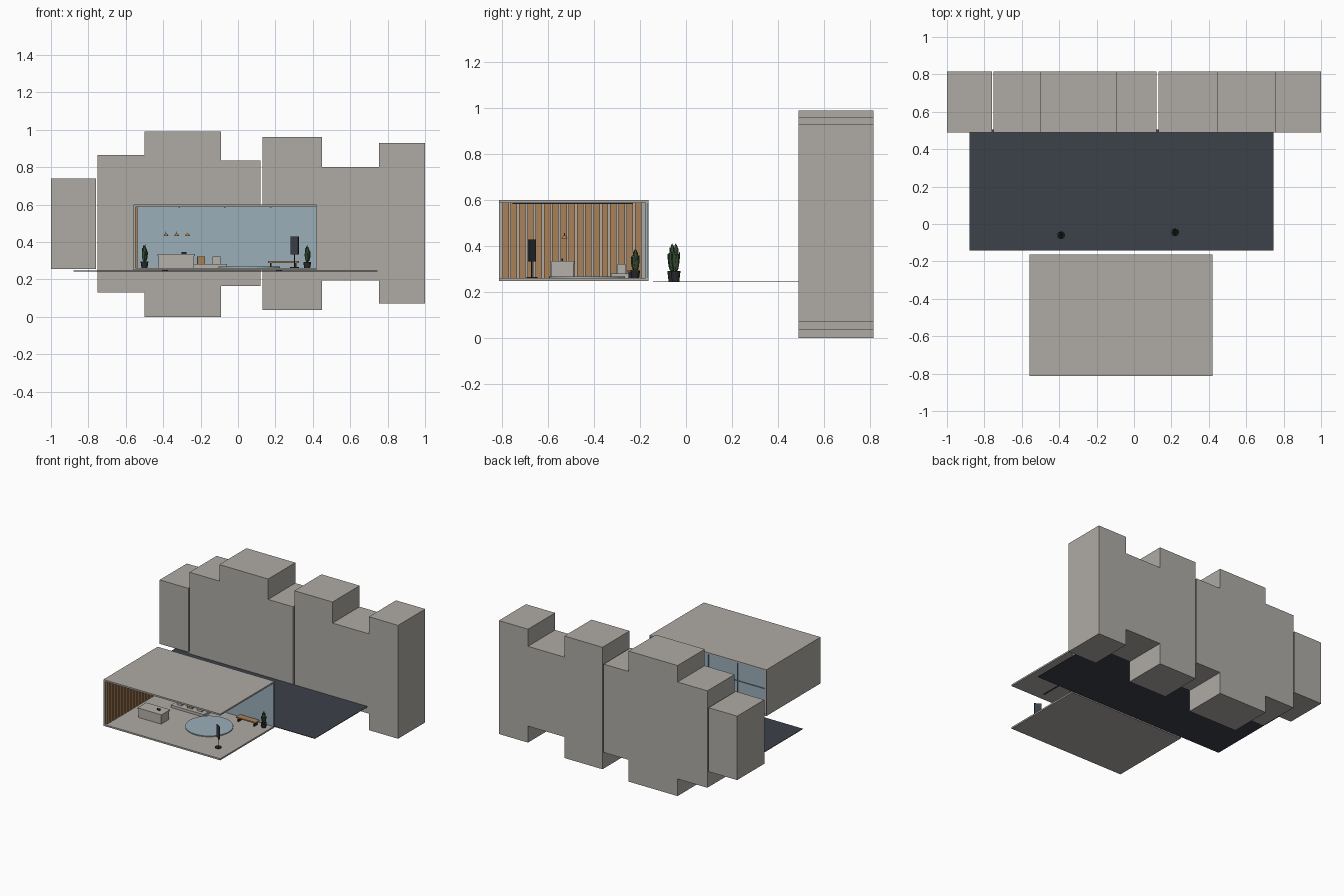
import bpy
import math

cube = bpy.data.objects.get("Cube")
if cube:
    bpy.data.objects.remove(cube, do_unlink=True)


def material(name, rgb):
    m = bpy.data.materials.new(name)
    m.use_nodes = True
    m.diffuse_color = (*rgb, 1)
    m.node_tree.nodes["Principled BSDF"].inputs["Base Color"].default_value = (*rgb, 1)
    return m


concrete = material("concrete", (0.43, 0.41, 0.38))
paving = material("dark paving", (0.046, 0.053, 0.067))
glass = material("pale blue glass", (0.33, 0.43, 0.49))
steel = material("grey steel", (0.16, 0.2, 0.23))
wood = material("warm wood", (0.4, 0.22, 0.1))
fabric = material("light fabric", (0.46, 0.44, 0.41))
black = material("black metal", (0.02, 0.022, 0.027))
leaf = material("leaf green", (0.035, 0.075, 0.035))


def finish(name, mat):
    ob = bpy.context.object
    ob.name = name
    ob.data.materials.append(mat)
    return ob


def box(name, mat, x, y, z, turn=0):
    """Box from (low, high) ranges on each axis."""
    centre = [(a + b) / 2 for a, b in (x, y, z)]
    bpy.ops.mesh.primitive_cube_add(size=1, location=centre, rotation=(0, 0, turn))
    bpy.context.object.scale = [b - a for a, b in (x, y, z)]
    return finish(name, mat)


def cone(name, mat, x, y, z, r1, r2, sides=16):
    bpy.ops.mesh.primitive_cone_add(vertices=sides, radius1=r1, radius2=r2,
                                    depth=z[1] - z[0], location=(x, y, sum(z) / 2))
    ob = finish(name, mat)
    bpy.ops.object.shade_smooth_by_angle()
    return ob


# Row of stepped tower blocks: x range, z range
towers = [(-1, -0.76, 0.255, 0.74), (-0.75, -0.5, 0.13, 0.865), (-0.5, -0.09, 0, 0.99),
          (-0.09, 0.12, 0.165, 0.835), (0.13, 0.45, 0.035, 0.96),
          (0.45, 0.755, 0.195, 0.8), (0.755, 1, 0.07, 0.93)]
for i, (x0, x1, z0, z1) in enumerate(towers):
    box(f"tower_block_{i + 1}", concrete, (x0, x1), (0.49, 0.815), (z0, z1))

# Terrace between the towers and the room
box("terrace", paving, (-0.88, 0.745), (-0.143, 0.505), (0.243, 0.247))

# Room shell, open at the front and on one end
L, R, F, B = -0.56, 0.42, -0.813, -0.163
FLOOR, CEIL = 0.261, 0.588
box("room_floor", concrete, (L, R), (F, B), (0.249, FLOOR))
box("room_roof", concrete, (L, R), (F, B), (CEIL, 0.6))
box("room_side_wall", concrete, (L, L + 0.012), (F, B), (FLOOR, CEIL))

# Wooden slats lining the closed end
pitch = 0.036
for i in range(17):
    y = F + 0.015 + i * pitch
    box("wall_slat", wood, (L + 0.012, L + 0.022), (y, y + 0.028), (FLOOR, CEIL))

# Glazed back wall with mullions on its outer side
box("glass_wall", glass, (L + 0.012, R), (B - 0.012, B - 0.006), (FLOOR, CEIL))
pane = (R - L) / 4
for i in range(5):
    x = min(max(L + i * pane, L + 0.003), R - 0.003)
    box("mullion", steel, (x - 0.003, x + 0.003), (B - 0.007, B), (FLOOR, CEIL))
box("transom", steel, (L, R), (B - 0.007, B - 0.001), (0.447, 0.453))

# Ceiling tracks
for i in range(1, 4):
    x = L + i * pane
    box("ceiling_track", black, (x - 0.004, x + 0.004), (-0.755, -0.23), (CEIL - 0.004, CEIL))

# Reception counter with an overhanging top and a small ornament
box("counter_body", fabric, (-0.425, -0.235), (-0.585, -0.49), (FLOOR, 0.326))
box("counter_top", fabric, (-0.43, -0.23), (-0.59, -0.485), (0.326, 0.335))
box("counter_monitor", black, (-0.302, -0.276), (-0.542, -0.534), (0.335, 0.347))

# Pendant lamps above the counter
for x in (-0.385, -0.328, -0.27):
    cone("pendant_shade", wood, x, -0.528, (0.433, 0.446), 0.014, 0.004)
    cone("pendant_stem", wood, x, -0.528, (0.446, 0.456), 0.0015, 0.0015, 6)

# Sofa with loose cushions
box("sofa_seat", fabric, (-0.335, -0.06), (-0.325, -0.25), (FLOOR, 0.281))
for x, mat in ((-0.285, fabric), (-0.197, wood), (-0.115, fabric)):
    cushion = box("sofa_cushion", mat, (x - 0.021, x + 0.021), (-0.297, -0.262), (0.281, 0.322))
    bevel = cushion.modifiers.new("soft_edges", "BEVEL")
    bevel.width = 0.006

# Round rug
cone("round_rug", glass, 0.06, -0.43, (FLOOR, 0.268), 0.165, 0.165, 48)

# Bench beside the glass wall
box("bench_top", wood, (0.16, 0.325), (-0.255, -0.205), (0.288, 0.297))
for x in (0.175, 0.308):
    box("bench_leg", black, (x - 0.004, x + 0.004), (-0.25, -0.21), (FLOOR, 0.288))

# Standing display screen
sx, sy = 0.303, -0.67
cone("screen_base", black, sx, sy, (FLOOR, 0.266), 0.024, 0.024)
cone("screen_post", black, sx, sy, (0.266, 0.335), 0.003, 0.003, 8)
box("screen_panel", paving, (sx - 0.025, sx + 0.025), (sy - 0.004, sy + 0.004),
    (0.332, 0.428), turn=math.radians(-33))


# Potted plants: tapered pot and a ring of upright leaves
def plant(x, y, base, height):
    pot = height * 0.26
    cone("plant_pot", black, x, y, (base, base + pot), 0.016, 0.021, 12)
    for i in range(9):
        a = i * math.tau * 0.382
        out = 0.004 + 0.0015 * i
        length = height * (0.72 - 0.035 * i)
        lean = 0.02 * i
        bpy.ops.mesh.primitive_uv_sphere_add(
            segments=8, ring_count=6, radius=1,
            location=(x + out * 0.8 * math.cos(a), y + out * math.sin(a),
                      base + pot + length / 2),
            rotation=(0, lean, a))
        bpy.context.object.scale = (0.004, 0.009, length / 2)
        finish("plant_leaf", leaf)
        bpy.ops.object.shade_smooth()


plant(-0.5, -0.22, FLOOR, 0.13)
plant(0.37, -0.22, FLOOR, 0.125)
plant(-0.39, -0.06, 0.247, 0.168)
plant(0.22, -0.045, 0.247, 0.168)
